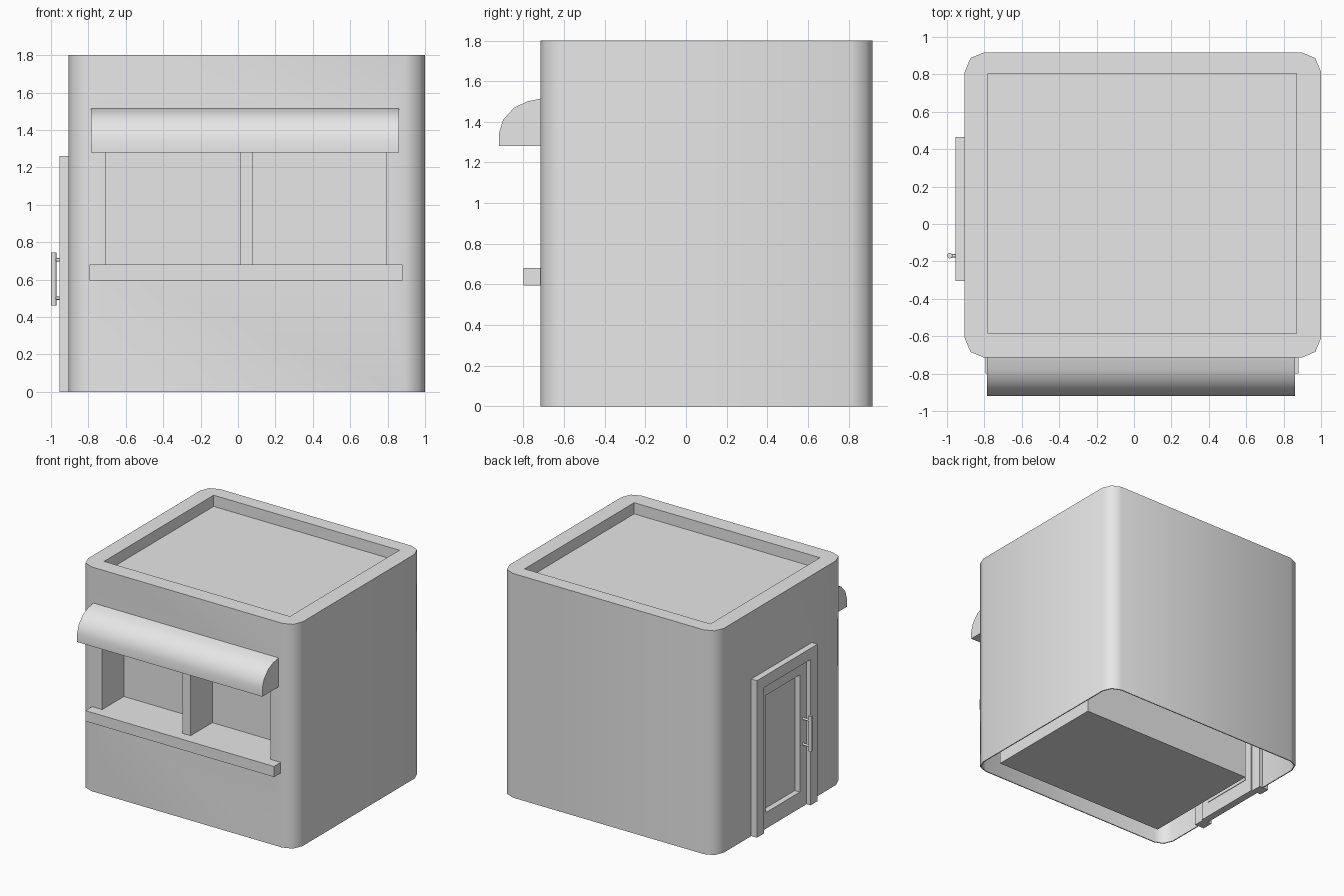
import bpy, bmesh, math
from mathutils import Vector

cube = bpy.data.objects.get("Cube")
if cube:
    bpy.data.objects.remove(cube, do_unlink=True)

GREY = bpy.data.materials.new("plain_grey")
GREY.use_nodes = True
GREY.diffuse_color = (0.8, 0.8, 0.8, 1)
GREY.node_tree.nodes["Principled BSDF"].inputs["Base Color"].default_value = (0.8, 0.8, 0.8, 1)


def make(name, bm):
    bmesh.ops.recalc_face_normals(bm, faces=bm.faces)
    mesh = bpy.data.meshes.new(name)
    bm.to_mesh(mesh)
    bm.free()
    mesh.materials.append(GREY)
    obj = bpy.data.objects.new(name, mesh)
    bpy.context.collection.objects.link(obj)
    return obj


def box(name, x, y, z):
    bm = bmesh.new()
    bmesh.ops.create_cube(bm, size=1)
    for v in bm.verts:
        v.co = [lo + (c + 0.5) * (hi - lo) for c, (lo, hi) in zip(v.co, (x, y, z))]
    return make(name, bm)


def extrude(name, points, direction):
    bm = bmesh.new()
    face = bm.faces.new([bm.verts.new(p) for p in points])
    new = bmesh.ops.extrude_face_region(bm, geom=[face])["geom"]
    verts = [g for g in new if isinstance(g, bmesh.types.BMVert)]
    bmesh.ops.translate(bm, verts=verts, vec=Vector(direction))
    return make(name, bm)


def rounded(x, y, z, r):
    # rounded rectangle with two segments per corner
    corners = [(x[1], y[1]), (x[0], y[1]), (x[0], y[0]), (x[1], y[0])]
    centre = ((x[0] + x[1]) / 2, (y[0] + y[1]) / 2)
    pts = []
    for i, (cx, cy) in enumerate(corners):
        ox = cx - math.copysign(r, cx - centre[0])
        oy = cy - math.copysign(r, cy - centre[1])
        for k in range(3):
            a = math.pi / 2 * i + math.pi / 4 * k
            pts.append((ox + r * math.cos(a), oy + r * math.sin(a), z))
    return pts


def activate(obj):
    bpy.ops.object.select_all(action="DESELECT")
    obj.select_set(True)
    bpy.context.view_layer.objects.active = obj


def smooth(obj):
    activate(obj)
    bpy.ops.object.shade_smooth_by_angle(angle=math.radians(50))


def cut(obj, cutter):
    mod = obj.modifiers.new("cut", "BOOLEAN")
    mod.operation = "DIFFERENCE"
    mod.solver = "EXACT"
    mod.object = cutter
    activate(obj)
    bpy.ops.object.modifier_apply(modifier=mod.name)
    bpy.data.objects.remove(cutter, do_unlink=True)


# Body with roof, serving window, doorway and hollow underside cut in
X, Y = (-0.905, 1.0), (-0.715, 0.918)
body = extrude("body", rounded(X, Y, 0, 0.105), (0, 0, 1.8))
cut(body, box("roof_cutter", (-0.78, 0.87), (-0.585, 0.805), (1.71, 2)))
cut(body, box("window_cutter", (-0.705, 0.79), (-1, -0.44), (0.68, 1.38)))
cut(body, extrude("base_cutter", rounded((X[0] + .008, X[1] - .008), (Y[0] + .008, Y[1] - .008),
                                         -0.1, 0.1), (0, 0, 0.65)))
cut(body, box("door_cutter", (-1, -0.86), (-0.215, 0.375), (-0.1, 1.17)))
smooth(body)

# Block under the floor
box("floor_block", (-0.74, 0.84), (-0.6, 0.45), (0.04, 0.56))

# Serving window
box("window_post", (0.01, 0.08), (-0.715, -0.43), (0.67, 1.39))
box("window_sill", (-0.795, 0.88), (-0.8, -0.71), (0.595, 0.68))
profile = [(-0.71, 1.28), (-0.92, 1.28), (-0.92, 1.345), (-0.9, 1.41),
           (-0.846, 1.47), (-0.782, 1.5), (-0.71, 1.515)]
awning = extrude("awning", [(-0.785, y, z) for y, z in profile], (1.645, 0, 0))
smooth(awning)


# Door surround and leaf, both built as rails around an opening
def rails(name, x, outer, inner, top, inner_top, bottom):
    box(name + "_back_rail", x, (inner[1], outer[1]), (0, top))
    box(name + "_front_rail", x, (outer[0], inner[0]), (0, top))
    box(name + "_top_rail", x, inner, (inner_top, top))
    if bottom:
        box(name + "_bottom_rail", x, inner, (0, bottom))


rails("door_surround", (-0.955, -0.87), (-0.305, 0.465), (-0.215, 0.375), 1.26, 1.17, 0)
rails("door_leaf", (-0.92, -0.86), (-0.215, 0.375), (-0.13, 0.3), 1.17, 1.07, 0.13)
box("door_pane", (-0.875, -0.855), (-0.14, 0.31), (0.12, 1.08))


# Door handle
def rod(name, start, end, radius):
    start, end = Vector(start), Vector(end)
    bm = bmesh.new()
    bmesh.ops.create_cone(bm, segments=8, radius1=radius, radius2=radius,
                          depth=(end - start).length, cap_ends=True)
    obj = make(name, bm)
    obj.location = (start + end) / 2
    obj.rotation_euler = (end - start).to_track_quat("Z", "Y").to_euler()
    smooth(obj)


rod("handle_bar", (-0.985, -0.17, 0.46), (-0.985, -0.17, 0.745), 0.015)
for z in (0.5, 0.705):
    rod("handle_mount", (-0.985, -0.17, z), (-0.915, -0.17, z), 0.009)
